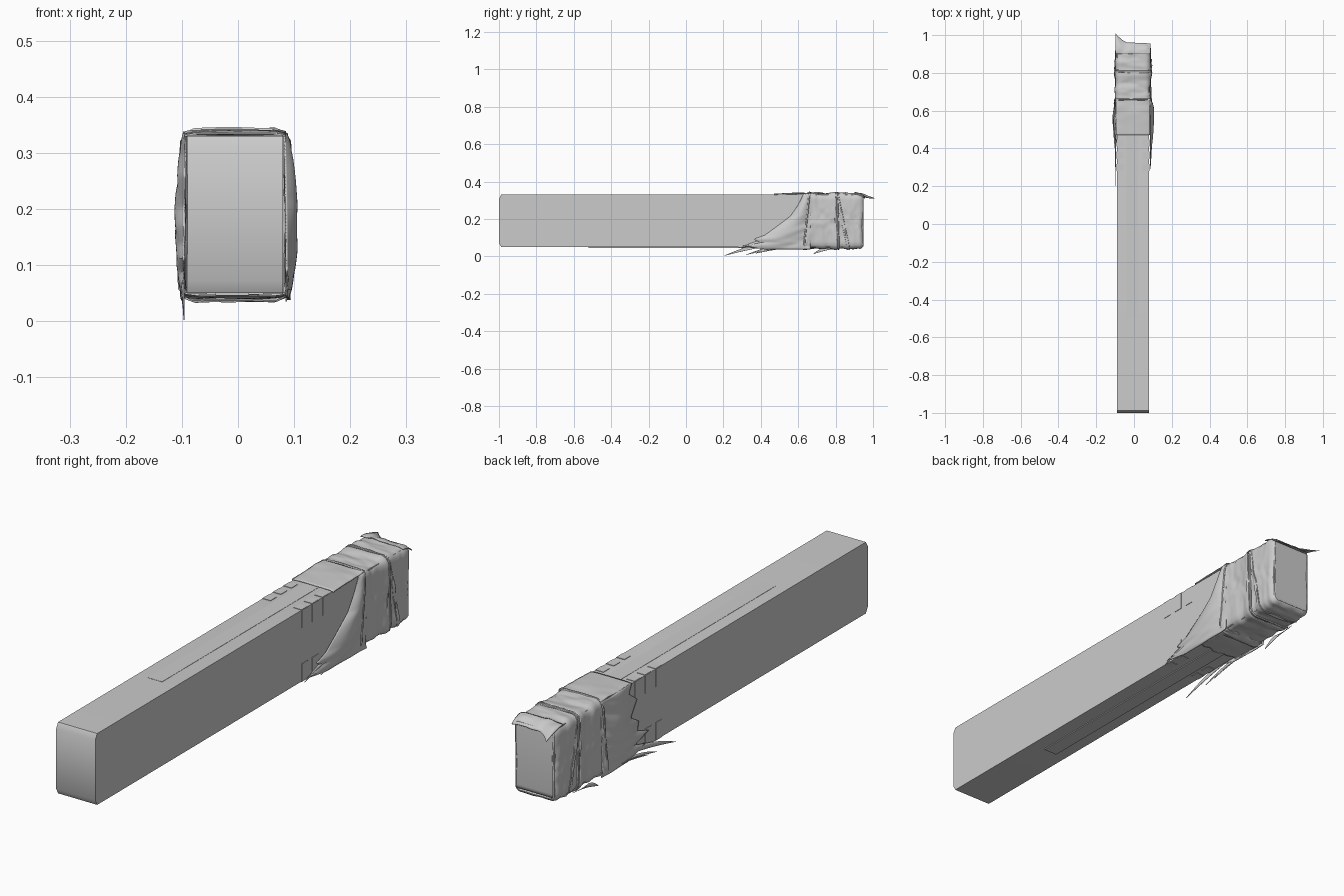
import bpy, math, random
from mathutils import Vector, noise

cube = bpy.data.objects.get("Cube")
if cube:
    bpy.data.objects.remove(cube, do_unlink=True)

grey = bpy.data.materials.new("plain_grey")
grey.use_nodes = True
tone = (0.6, 0.6, 0.6, 1)
grey.diffuse_color = tone
grey.node_tree.nodes["Principled BSDF"].inputs["Base Color"].default_value = tone

CX, CZ, HX, HZ = -0.005, 0.19, 0.085, 0.14   # beam centre and half sizes


def make(name, verts, faces, smooth=True, thick=0):
    mesh = bpy.data.meshes.new(name)
    mesh.from_pydata(verts, [], faces)
    mesh.materials.append(grey)
    obj = bpy.data.objects.new(name, mesh)
    bpy.context.collection.objects.link(obj)
    bpy.ops.object.select_all(action='DESELECT')
    obj.select_set(True)
    bpy.context.view_layer.objects.active = obj
    bpy.ops.object.mode_set(mode='EDIT')
    bpy.ops.mesh.select_all(action='SELECT')
    bpy.ops.mesh.normals_make_consistent(inside=False)
    bpy.ops.object.mode_set(mode='OBJECT')
    if thick:
        mod = obj.modifiers.new("thickness", 'SOLIDIFY')
        mod.thickness = thick
        mod.offset = 0
    if smooth:
        bpy.ops.object.shade_smooth_by_angle(angle=math.radians(35))
    return obj


def grid(name, nu, nv, point, thick=0.003, wrap=False):
    """Surface from point(u, v); u closes on itself when wrap is set."""
    cols = nu if wrap else nu + 1
    verts = [point(i / nu, j / nv) for j in range(nv + 1) for i in range(cols)]
    faces = [(j * cols + i, j * cols + (i + 1) % cols,
              (j + 1) * cols + (i + 1) % cols, (j + 1) * cols + i)
             for j in range(nv) for i in range(nu)]
    return make(name, verts, faces, True, thick)


def box(name, x0, x1, y0, y1, z0, z1):
    verts = [(x, y, z) for x in (x0, x1) for y in (y0, y1) for z in (z0, z1)]
    faces = [(0, 1, 3, 2), (4, 6, 7, 5), (0, 4, 5, 1),
             (2, 3, 7, 6), (0, 2, 6, 4), (1, 5, 7, 3)]
    return make(name, verts, faces, False)


def lerp_path(path, t):
    """Linear lookup in a list of (t, value) pairs."""
    for (a, p), (b, q) in zip(path, path[1:]):
        if t <= b:
            return p + (q - p) * (t - a) / (b - a)
    return path[-1][1]


def crease(a, b, amount):
    return amount * noise.noise(Vector((a, b, 3.7)))


# Beam: side profile with chamfered front and rounded back, extruded across
lo, hi = CZ - HZ, CZ + HZ
profile = [(-0.988, lo), (-1, lo + 0.022), (-1, hi - 0.022), (-0.988, hi)]
R = 0.025
for k in range(7):
    a = math.pi / 2 * (1 - k / 6)
    profile.append((0.945 - R + R * math.cos(a), hi - R + R * math.sin(a)))
for k in range(7):
    a = -math.pi / 2 * k / 6
    profile.append((0.945 - R + R * math.cos(a), lo + R + R * math.sin(a)))
n = len(profile)
verts = [(x, y, z) for x in (CX - HX, CX + HX) for y, z in profile]
faces = [tuple(range(n)), tuple(range(n, 2 * n))]
faces += [(i, (i + 1) % n, n + (i + 1) % n, n + i) for i in range(n)]
make("beam", verts, faces)

# Thin inlaid strips along the top and underside
box("top_strip", -0.04, 0.02, -0.5, 0.6, hi - 0.002, hi + 0.001)
box("bottom_strip", -0.04, 0.02, -0.52, 0.6, lo - 0.004, lo + 0.002)

# Small corner tabs just ahead of the wrapping
T = 0.002
for side in (-1, 1):
    face_x = CX + side * HX
    for k, y in enumerate((0.28, 0.345, 0.41)):
        for top in (True, False):
            if not top and k == 2:
                continue
            edge = hi if top else lo
            depth = -0.07 if top else 0.07
            z0, z1 = sorted((edge, edge + depth))
            box("side_tab", face_x - T, face_x + T, y, y + 0.038, z0, z1)
            x0, x1 = sorted((face_x, face_x - side * 0.035))
            box("edge_tab", x0, x1, y, y + 0.038, edge - T, edge + T)


# Cloth sleeve bands, each flaring out over the start of the next
def ring(angle, off):
    c, s = math.cos(angle), math.sin(angle)
    k = min(HX / max(abs(c), 1e-6), HZ / max(abs(s), 1e-6))
    p = Vector((c * k, s * k))
    r = 0.018
    inner = Vector((max(r - HX, min(HX - r, p.x)), max(r - HZ, min(HZ - r, p.y))))
    return inner + (p - inner).normalized() * (r + off)


def band(name, y0, y1, slant0, slant1, seed, last=False):
    def point(u, v):
        a = u * math.tau
        h = ring(a, 0).y / HZ
        start, end = y0 + slant0 * h, y1 + slant1 * h
        y = start + (end - start) * v
        off = 0.007 + 0.005 * abs(2 * v - 1) ** 3
        cx, cy = math.cos(a), math.sin(a)
        off += 0.006 * noise.noise(Vector((cx * 1.2, cy * 1.2 + y * 4, y * 22 + seed)))
        off += 0.003 * noise.noise(Vector((cx * 3, cy * 3, y * 45 + seed)))
        if last and v > 0.75:
            off -= 0.02 * ((v - 0.75) * 4) ** 2
        p = ring(a, max(off, 0.002 if not last else -0.006))
        return (CX + p.x, y, CZ + p.y)
    grid(name, 96, 22, point, 0.003, True)


band("front_band", 0.645, 0.805, 0.012, -0.005, 1)
band("middle_band", 0.795, 0.845, 0.005, -0.03, 5)
band("rear_band", 0.83, 0.948, -0.03, 0, 9, True)


# Bunched cloth ridges across the sleeve
def ridge(name, y, slant, off):
    def point(u, v):
        a = u * math.tau
        b = v * math.tau
        p = ring(a, off + 0.004 * math.sin(b) + crease(math.cos(a) * 2, math.sin(a) * 2, 0.003))
        return (CX + p.x, y + slant * p.y / HZ + 0.005 * math.cos(b), CZ + p.y)
    grid(name, 80, 6, point, 0, True)


ridge("front_ridge", 0.645, 0.014, 0.012)
ridge("rear_ridge", 0.812, -0.004, 0.011)


# Torn side sheets: the front edge follows a path from bottom to top
def torn_sheet(name, side, path, bulge):
    def point(u, v):
        z = lo - 0.012 + (hi - lo + 0.016) * u
        start = lerp_path(path, u)
        y = start + (0.665 - start) * v
        off = 0.003 + bulge * math.sin(math.pi * min(1, v * 1.1)) * math.sin(math.pi * u) ** 0.6
        fold = (u - 0.5) * 7 - (y - 0.6) * 9
        off += 0.007 * v * noise.noise(Vector((fold * 1.3, y * 3, side)))
        off += 0.004 * (1 - u) + 0.003 * v
        return (CX + side * (HX + max(off, 0.002)), y, z)
    grid(name, 48, 24, point, 0.003)


torn_sheet("left_torn_sheet", 1,
           [(0, 0.42), (0.06, 0.3), (0.12, 0.4), (0.18, 0.36), (0.25, 0.42),
            (0.42, 0.49), (0.6, 0.56), (0.8, 0.6), (1, 0.63)], 0.018)
torn_sheet("right_torn_sheet", -1,
           [(0, 0.5), (0.1, 0.38), (0.16, 0.46), (0.25, 0.37), (0.33, 0.44), (0.45, 0.43),
            (0.55, 0.48), (0.75, 0.44), (0.88, 0.49), (1, 0.47)], 0.014)


# Flaps of cloth on the top and underside
def flap(name, start, sign):
    def point(u, v):
        y = start + (0.665 - start) * v + (crease(u * 6, 1, 0.012) if sign < 0 else 0)
        droop = abs(2 * u - 1) ** 8
        off = 0.004 + 0.006 * v + crease(u * 2, y * 25, 0.005) * v - 0.004 * droop
        return (CX + (2 * u - 1) * (HX + 0.005), y, CZ + sign * (HZ + off))
    grid(name, 24, 20, point, 0.003)


flap("top_flap", 0.47, 1)
flap("bottom_flap", 0.5, -1)


# Loose pointed shreds: root spans y0 to y1, tip given as (y, z)
def shred(name, side, y0, y1, z, tip):
    def point(u, v):
        y = y0 + (y1 - y0) * u
        x = CX + side * (HX + 0.006 + 0.006 * math.sin(math.pi * u) * (1 - v))
        return (x, y + (tip[0] - y) * v, z + (tip[1] - z) * v + 0.006 * math.sin(math.pi * v))
    grid(name, 4, 8, point, 0.002)


for y0, y1, z, tip in ((0.4, 0.54, 0.07, (0.2, 0.002)), (0.47, 0.58, 0.05, (0.32, 0.008)),
                       (0.52, 0.62, 0.05, (0.37, 0.015)), (0.74, 0.84, 0.045, (0.68, 0.012))):
    shred("right_shred", -1, y0, y1, z, tip)
for y0, y1, z, tip in ((0.42, 0.54, 0.09, (0.29, 0.045)), (0.5, 0.62, 0.07, (0.39, 0.035))):
    shred("left_shred", 1, y0, y1, z, tip)


# Loose lip hanging past the top of the back end
def lip(u, v):
    reach = 0.955 + 0.045 * max(0, 1 - u * 3) ** 1.5 + 0.008 * (1 - u)
    y = 0.9 + (reach - 0.9) * v
    z = hi + 0.011 - 0.026 * v ** 2 + crease(u * 5, v * 2, 0.005)
    return (CX + (2 * u - 1) * (HX + 0.008), y, z - 0.006 * abs(2 * u - 1) ** 4)


grid("end_lip", 24, 10, lip, 0.003)
